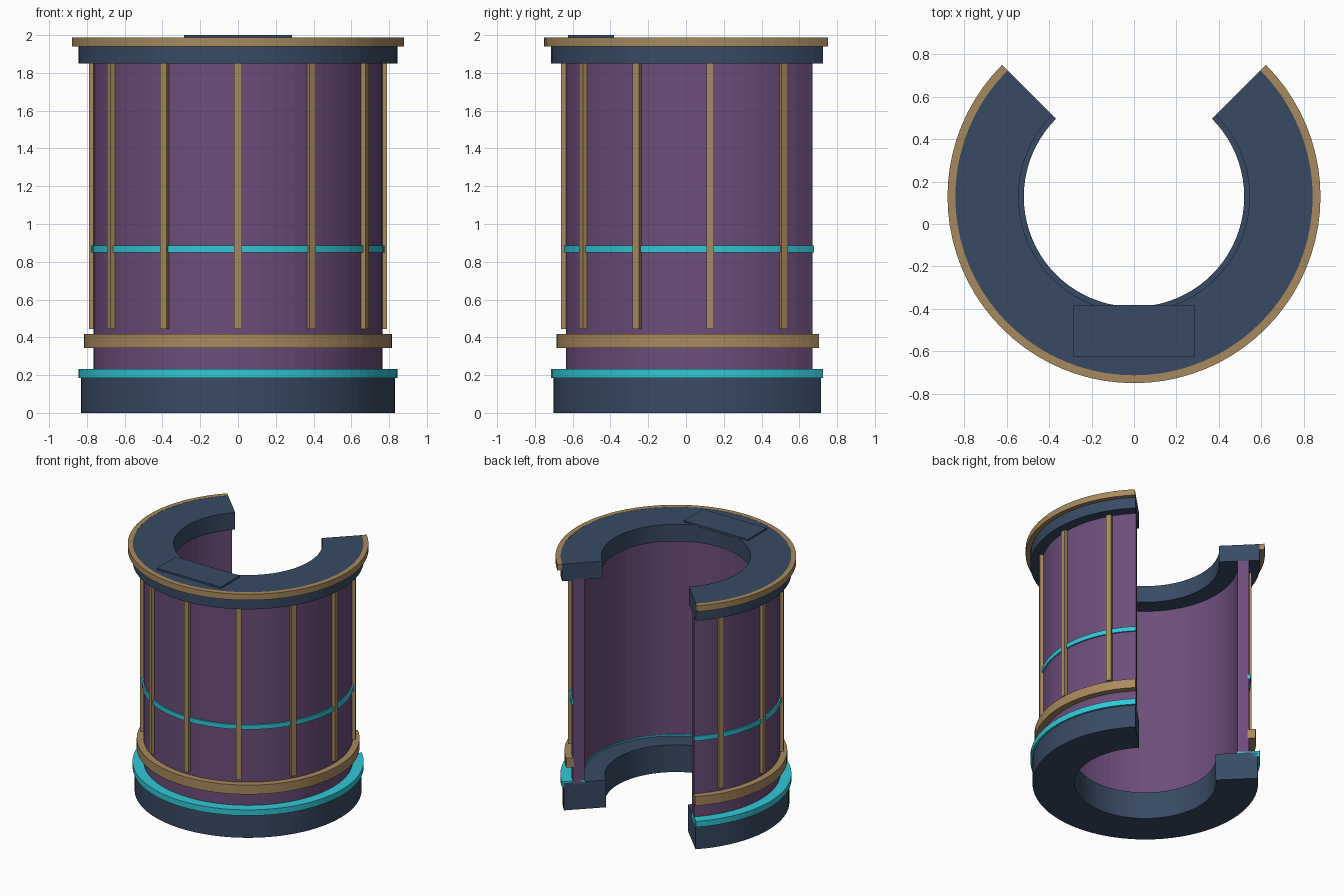
import bpy, bmesh, math
from mathutils import Matrix

if "Cube" in bpy.data.objects:
    bpy.data.objects.remove(bpy.data.objects["Cube"])

CY = 0.129          # ring centre in y
HALF = 135          # half of the open arc, measured from the front
SEGS = 60


def srgb(r, g, b):
    def lin(c):
        c /= 255
        return c / 12.92 if c < 0.04045 else ((c + 0.055) / 1.055) ** 2.4
    return (lin(r), lin(g), lin(b), 1)


def material(name, rgb):
    m = bpy.data.materials.new(name)
    m.diffuse_color = srgb(*rgb)
    m.use_nodes = True
    m.node_tree.nodes["Principled BSDF"].inputs["Base Color"].default_value = m.diffuse_color
    return m


navy = material("navy", (56, 74, 99))
purple = material("purple", (108, 77, 122))
gold = material("gold", (168, 138, 94))
cyan = material("cyan", (50, 200, 215))


def finish(bm, name, mat):
    bmesh.ops.recalc_face_normals(bm, faces=bm.faces)
    me = bpy.data.meshes.new(name)
    bm.to_mesh(me)
    bm.free()
    me.materials.append(mat)
    ob = bpy.data.objects.new(name, me)
    bpy.context.collection.objects.link(ob)
    return ob


def arc_ring(name, r0, r1, z0, z1, mat):
    """Rectangular section swept round the open arc, with closed ends."""
    bm = bmesh.new()
    rows = []
    for i in range(SEGS + 1):
        a = math.radians(-HALF + 2 * HALF * i / SEGS)
        s, c = math.sin(a), -math.cos(a)
        rows.append([bm.verts.new((r * s, CY + r * c, z))
                     for r, z in ((r0, z0), (r1, z0), (r1, z1), (r0, z1))])
    for p, q in zip(rows, rows[1:]):
        for k in range(4):
            n = (k + 1) % 4
            bm.faces.new((p[k], p[n], q[n], q[k]))
    bm.faces.new(rows[0])
    bm.faces.new(rows[-1])
    return finish(bm, name, mat)


def box(name, size, loc, mat, turn=0):
    bm = bmesh.new()
    bmesh.ops.create_cube(bm, size=1)
    move = Matrix.Translation((0, CY, 0)) @ Matrix.Rotation(turn, 4, 'Z')
    bm.transform(move @ Matrix.Translation(loc) @ Matrix.Diagonal((*size, 1)))
    return finish(bm, name, mat)


# Base, wall and counter
arc_ring("base", 0.52, 0.83, 0, 0.22, navy)
arc_ring("wall", 0.68, 0.765, 0.2, 1.86, purple)
arc_ring("counter", 0.545, 0.845, 1.85, 1.987, navy)

# Trim bands
arc_ring("base_light_band", 0.675, 0.845, 0.185, 0.232, cyan)
arc_ring("lower_trim", 0.755, 0.815, 0.343, 0.418, gold)
arc_ring("middle_light_band", 0.755, 0.776, 0.848, 0.885, cyan)
arc_ring("counter_trim", 0.843, 0.88, 1.94, 1.988, gold)

# Vertical ribs every 30 degrees
for i in range(-4, 5):
    box(f"rib_{i + 5}", (0.04, 0.035, 1.405), (0, -0.7725, 1.1475), gold,
        math.radians(30 * i))

# Flat pad on the counter, overhanging the inner edge
box("counter_pad", (0.57, 0.243, 0.018), (0, -0.6325, 1.991), navy)
